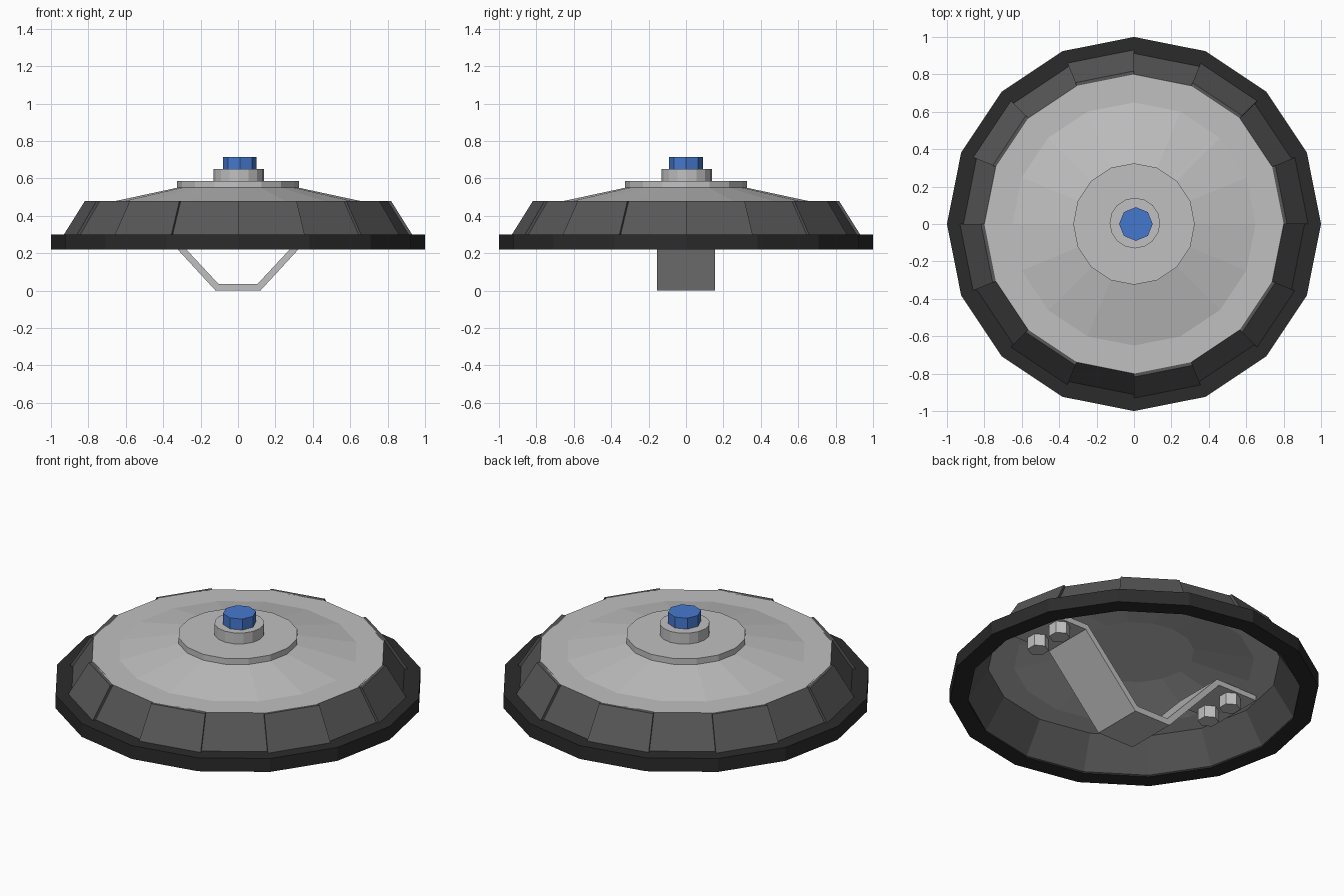
import bpy, bmesh
from math import cos, sin, tau

cube = bpy.data.objects.get("Cube")
if cube:
    bpy.data.objects.remove(cube, do_unlink=True)

SIDES = 16


def material(name, color):
    m = bpy.data.materials.new(name)
    m.use_nodes = True
    m.diffuse_color = (*color, 1)
    m.node_tree.nodes["Principled BSDF"].inputs["Base Color"].default_value = (*color, 1)
    return m


LIGHT = material("light grey", (0.53, 0.53, 0.53))
PANEL = material("dark grey", (0.095, 0.095, 0.095))
RIM = material("black rubber", (0.024, 0.024, 0.024))
BLUE = material("blue", (0.06, 0.19, 0.62))


def finish(name, bm, mats):
    bmesh.ops.remove_doubles(bm, verts=bm.verts[:], dist=0.0001)
    bmesh.ops.recalc_face_normals(bm, faces=bm.faces[:])
    mesh = bpy.data.meshes.new(name)
    bm.to_mesh(mesh)
    bm.free()
    for m in mats:
        mesh.materials.append(m)
    ob = bpy.data.objects.new(name, mesh)
    bpy.context.collection.objects.link(ob)
    return ob


def polar(r, z, step):
    a = tau * step / SIDES
    return (r * cos(a), r * sin(a), z)


def lathe(name, profile, mats, slots=None):
    """Spin a closed (radius, z) profile; slots gives one material per profile edge."""
    bm = bmesh.new()
    n = len(profile)
    rings = [[bm.verts.new(polar(r, z, s)) for s in range(SIDES)] for r, z in profile]
    for i in range(n):
        j = (i + 1) % n
        if profile[i][0] == 0 and profile[j][0] == 0:
            continue
        for s in range(SIDES):
            t = (s + 1) % SIDES
            f = bm.faces.new((rings[i][s], rings[i][t], rings[j][t], rings[j][s]))
            f.material_index = slots[i] if slots else 0
    bmesh.ops.dissolve_degenerate(bm, edges=bm.edges[:], dist=0.0001)
    return finish(name, bm, mats)


def prism(name, sides, radius, z0, z1, mat, x=0, y=0):
    bm = bmesh.new()
    bmesh.ops.create_cone(bm, cap_ends=True, segments=sides, radius1=radius,
                          radius2=radius, depth=z1 - z0)
    bmesh.ops.translate(bm, verts=bm.verts[:], vec=(x, y, (z0 + z1) / 2))
    return finish(name, bm, [mat])


# Hollow shell: light cover and ceiling, dark skirt
lathe("shell",
      [(0, 0.55), (0.325, 0.55), (0.65, 0.48), (0.80, 0.48), (0.915, 0.295),
       (0.905, 0.225), (0.79, 0.41), (0.65, 0.41), (0.325, 0.48), (0, 0.48)],
      [LIGHT, PANEL], [0, 0, 0, 1, 1, 1, 0, 0, 0, 0])

# Outer rim
lathe("rim", [(0.90, 0.22), (1, 0.22), (1, 0.30), (0.91, 0.30)], [RIM])

# Raised panels on every second side of the skirt
bm = bmesh.new()
for s in range(0, SIDES, 2):
    verts = [bm.verts.new(polar(r, z, step))
             for r, z in ((0.79, 0.48), (0.818, 0.48), (0.932, 0.298), (0.90, 0.298))
             for step in (s, s + 1)]
    bmesh.ops.convex_hull(bm, input=verts)
bmesh.ops.dissolve_limit(bm, angle_limit=0.01, verts=bm.verts[:], edges=bm.edges[:])
finish("skirt_panels", bm, [PANEL])

# Stacked top pieces
prism("top_disc", SIDES, 0.325, 0.545, 0.585, LIGHT)
prism("button_collar", SIDES, 0.135, 0.58, 0.65, LIGHT, 0.005, 0.005)
prism("button", 8, 0.09, 0.645, 0.715, BLUE, 0.01)

# Bent strap handle underneath
lower = [(0.73, 0.38), (0.47, 0.38), (0.12, 0)]
upper = [(0.105, 0.036), (0.455, 0.412), (0.73, 0.412)]
outline = (lower + [(-x, z) for x, z in reversed(lower)]
           + [(-x, z) for x, z in reversed(upper)] + upper)
bm = bmesh.new()
face = bm.faces.new([bm.verts.new((x, -0.155, z)) for x, z in outline])
side = bmesh.ops.extrude_face_region(bm, geom=[face])["geom"]
bmesh.ops.translate(bm, vec=(0, 0.31, 0),
                    verts=[g for g in side if isinstance(g, bmesh.types.BMVert)])
finish("strap_handle", bm, [LIGHT])

# Bolts holding the strap ends
for x, end in ((0.6, "left"), (-0.6, "right")):
    for y, row in ((-0.09, "front"), (0.09, "back")):
        prism(f"bolt_{end}_{row}", 6, 0.058, 0.31, 0.385, LIGHT, x, y)
